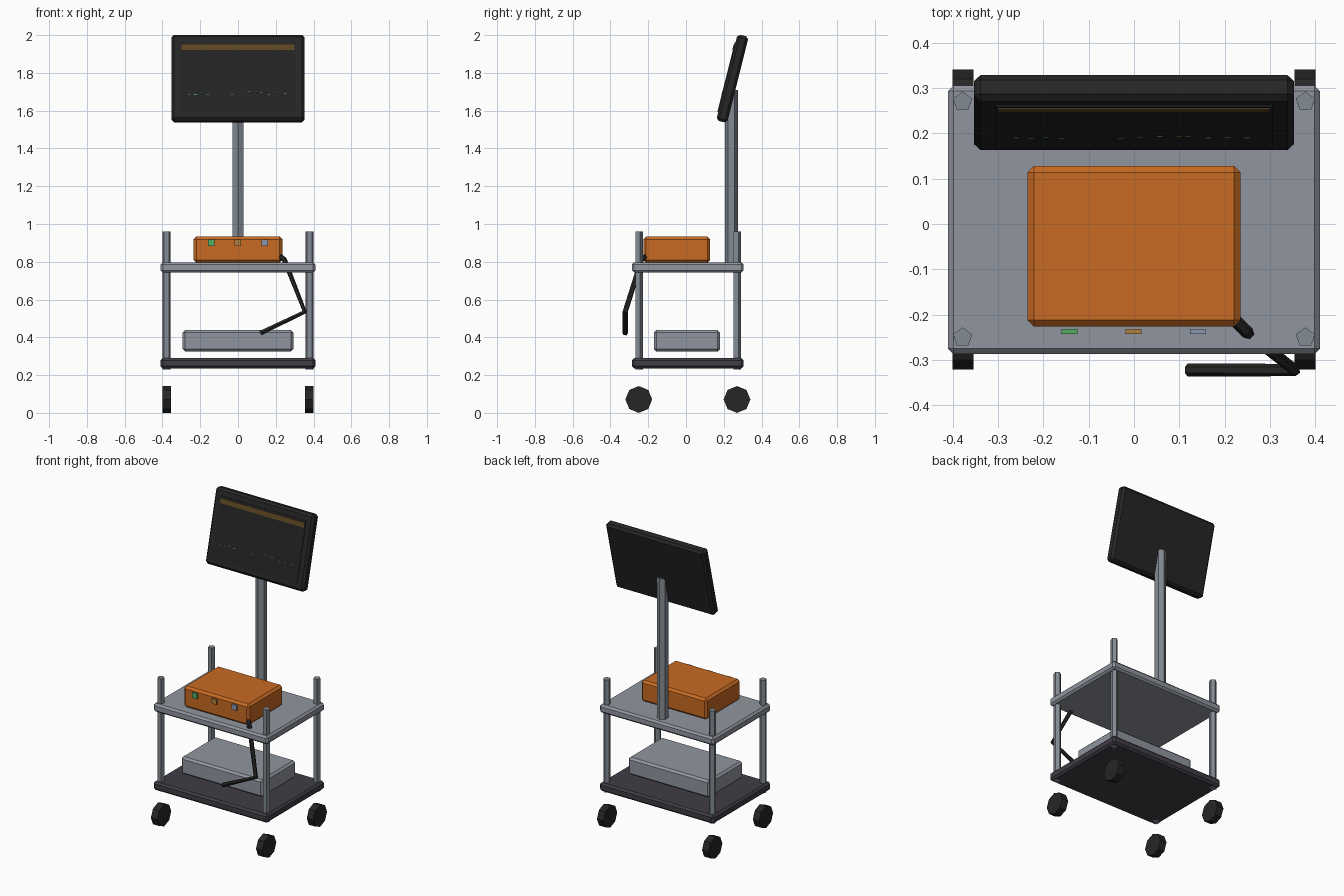
import bpy, bmesh, math, random
from mathutils import Matrix, Vector

if "Cube" in bpy.data.objects:
    bpy.data.objects.remove(bpy.data.objects["Cube"])

random.seed(4)


def mat(name, r, g, b):
    m = bpy.data.materials.new(name)
    m.diffuse_color = (r, g, b, 1)
    m.use_nodes = True
    m.node_tree.nodes["Principled BSDF"].inputs["Base Color"].default_value = m.diffuse_color
    return m


orange = mat("orange shell", 0.58, 0.145, 0.016)
gray = mat("light gray", 0.28, 0.30, 0.345)
steel = mat("steel tube", 0.23, 0.26, 0.295)
charcoal = mat("charcoal base", 0.052, 0.046, 0.06)
black = mat("black plastic", 0.019, 0.019, 0.019)
glass = mat("dark glass", 0.016, 0.017, 0.016)
brown = mat("brown bar", 0.11, 0.062, 0.016)
green = mat("green light", 0.09, 0.42, 0.13)
amber = mat("amber light", 0.43, 0.21, 0.05)
blue = mat("blue light", 0.25, 0.31, 0.42)


def finish(name, bm, m, matrix=None):
    me = bpy.data.meshes.new(name)
    bm.to_mesh(me)
    bm.free()
    if matrix:
        me.transform(matrix)
    me.materials.append(m)
    ob = bpy.data.objects.new(name, me)
    bpy.context.collection.objects.link(ob)
    return ob


def box(name, lo, hi, m, bevel=0.0, matrix=None):
    lo, hi = Vector(lo), Vector(hi)
    bm = bmesh.new()
    bmesh.ops.create_cube(bm, size=1)
    bmesh.ops.scale(bm, vec=hi - lo, verts=bm.verts)
    bmesh.ops.translate(bm, vec=(lo + hi) / 2, verts=bm.verts)
    if bevel:
        bmesh.ops.bevel(bm, geom=bm.edges[:], offset=bevel, segments=1,
                        affect='EDGES', profile=0.5)
    return finish(name, bm, m, matrix)


def prism(name, center, radius, length, sides, m, along_x=False):
    """Regular prism with one corner at +y (upright) or at the top (along x)."""
    bm = bmesh.new()
    rings = []
    for s in (-0.5, 0.5):
        ring = []
        for i in range(sides):
            a = math.pi / 2 + 2 * math.pi * i / sides
            p, q = radius * math.cos(a), radius * math.sin(a)
            ring.append(bm.verts.new((s * length, p, q) if along_x else (p, q, s * length)))
        rings.append(ring)
        bm.faces.new(ring)
    for i in range(sides):
        j = (i + 1) % sides
        bm.faces.new((rings[0][i], rings[0][j], rings[1][j], rings[1][i]))
    bmesh.ops.recalc_face_normals(bm, faces=bm.faces)
    return finish(name, bm, m, Matrix.Translation(center))


# Shelves and equipment boxes
box("base_shelf", (-0.41, -0.287, 0.235), (0.41, 0.305, 0.29), charcoal, 0.012)
box("top_shelf", (-0.41, -0.287, 0.743), (0.41, 0.305, 0.797), gray, 0.012)
box("lower_unit", (-0.293, -0.17, 0.325), (0.293, 0.18, 0.438), gray, 0.013)
box("main_unit", (-0.235, -0.226, 0.796), (0.235, 0.128, 0.933), orange, 0.014)

# Corner posts and wheels
for sx, side in ((-1, "left"), (1, "right")):
    for y, end in ((-0.25, "front"), (0.27, "back")):
        prism(f"{end}_{side}_post", (sx * 0.378, y, 0.595), 0.022, 0.73, 5, steel)
        prism(f"{end}_{side}_wheel", (sx * 0.377, y, 0.071), 0.071, 0.046, 8, black, True)

# Indicator lights on the front of the main unit
for x, m, n in ((-0.142, green, "green"), (-0.001, amber, "amber"), (0.141, blue, "blue")):
    box(f"{n}_button", (x - 0.0175, -0.243, 0.883), (x + 0.0175, -0.232, 0.917), m)

# Screen pole
prism("screen_pole", (0, 0.24, 1.252), 0.034, 0.915, 6, steel)

# Tilted screen, built upright around its own centre
tilt = Matrix.Translation((0, 0.2455, 1.77)) @ Matrix.Rotation(math.radians(-14), 4, 'X')
box("screen_housing", (-0.353, -0.03, -0.235), (0.353, 0.03, 0.235), black, 0.014, tilt)
box("screen_display", (-0.306, -0.034, -0.19), (0.306, -0.028, 0.19), glass, 0, tilt)
box("screen_header_bar", (-0.3, -0.037, 0.147), (0.3, -0.033, 0.177), brown, 0, tilt)

# Small scattered trace marks on the display
for x0, x1, m, n in ((-0.26, -0.16, green, "green"), (-0.03, 0.1, amber, "amber"),
                     (0.12, 0.25, blue, "blue")):
    for i in range(4):
        x = x0 + (x1 - x0) * i / 3
        z = -0.09 + random.uniform(-0.008, 0.012)
        box(f"{n}_trace_{i}", (x - 0.006, -0.0355, z - 0.0015),
            (x + 0.006, -0.0335, z + 0.0015), m, 0, tilt)

# Cable hanging from the main unit
cu = bpy.data.curves.new("cable", 'CURVE')
cu.dimensions = '3D'
cu.bevel_depth = 0.014
cu.bevel_resolution = 1
cu.use_fill_caps = True
path = [(0.22, -0.21, 0.83), (0.245, -0.235, 0.812), (0.354, -0.322, 0.535), (0.118, -0.322, 0.422)]
sp = cu.splines.new('POLY')
sp.points.add(len(path) - 1)
for p, co in zip(sp.points, path):
    p.co = (*co, 1)
sp.use_smooth = False
cu.materials.append(black)
bpy.context.collection.objects.link(bpy.data.objects.new("cable", cu))
